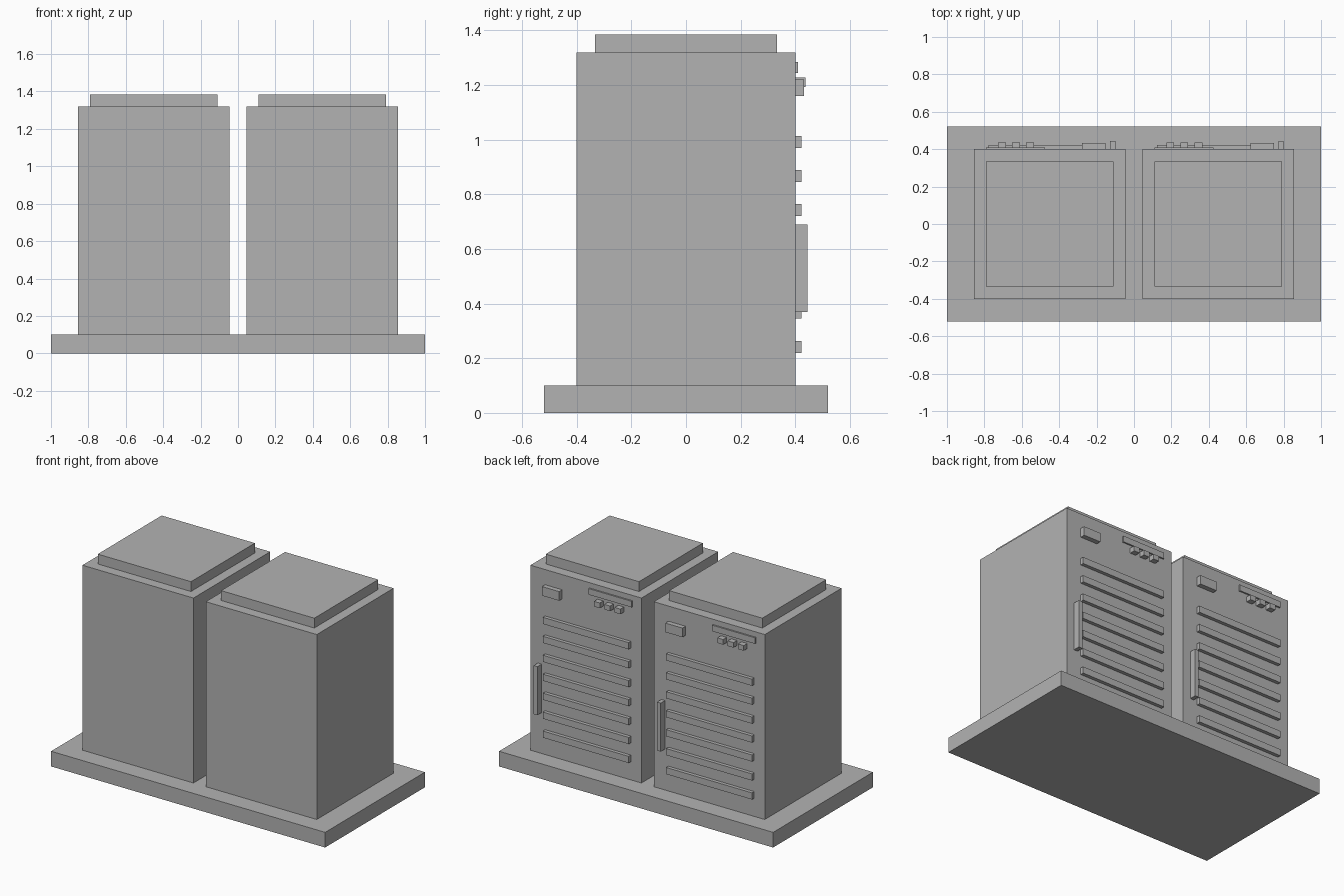
import bpy

cube = bpy.data.objects.get("Cube")
if cube:
    bpy.data.objects.remove(cube, do_unlink=True)

# Single grey finish
GREY = (0.45, 0.45, 0.45, 1)
grey = bpy.data.materials.new("plain grey")
grey.use_nodes = True
grey.diffuse_color = GREY
grey.node_tree.nodes["Principled BSDF"].inputs["Base Color"].default_value = GREY


def box(name, xs, ys, zs):
    """Add a box spanning the given (min, max) ranges."""
    spans = (xs, ys, zs)
    bpy.ops.mesh.primitive_cube_add(size=1, location=[(a + b) / 2 for a, b in spans])
    ob = bpy.context.object
    ob.name = name
    ob.scale = [b - a for a, b in spans]
    bpy.ops.object.transform_apply(location=False, rotation=False, scale=True)
    ob.data.materials.append(grey)
    return ob


BACK = 0.4          # rear face of the cabinets
HALF = 0.405        # half width of a cabinet
BASE_TOP = 0.1
BODY_TOP = 1.32

# Shared plinth
box("base_slab", (-1, 1), (-0.52, 0.52), (0, BASE_TOP))

for side, cx in (("right", -0.45), ("left", 0.45)):

    def rear(name, x0, x1, depth, z0, z1):
        """Add a fitting on the rear face, x measured from the cabinet centre."""
        box(f"{side}_{name}", (cx + x0, cx + x1), (BACK, BACK + depth), (z0, z1))

    # Cabinet body and its raised lid
    box(f"{side}_cabinet", (cx - HALF, cx + HALF), (-BACK, BACK), (BASE_TOP, BODY_TOP))
    box(f"{side}_lid", (cx - 0.34, cx + 0.34), (-0.333, 0.333), (BODY_TOP, 1.385))

    # Vent slats
    for i in range(7):
        z = 0.22 + 0.125 * i
        rear(f"vent_slat_{i + 1}", -0.328, 0.298, 0.023, z, z + 0.044)

    # Display strip, control buttons, latch block and door handle
    rear("display_strip", -0.34, -0.026, 0.01, 1.245, 1.285)
    for i in range(3):
        x = -0.277 + 0.075 * i
        rear(f"button_{i + 1}", x, x + 0.042, 0.037, 1.193, 1.227)
    rear("latch_block", 0.173, 0.298, 0.032, 1.16, 1.22)
    rear("door_handle", 0.323, 0.35, 0.045, 0.37, 0.69)
